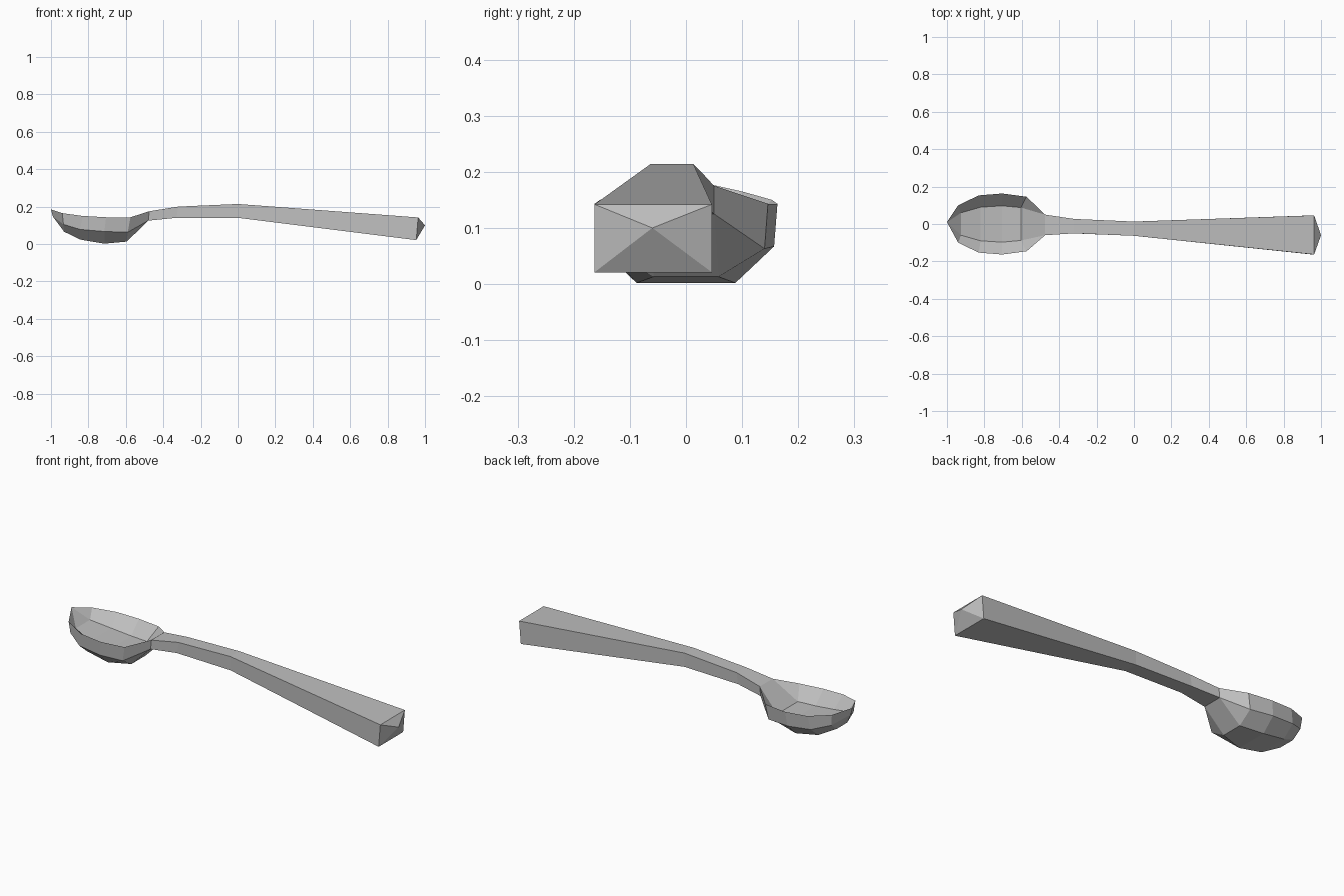
import bpy, bmesh

cube = bpy.data.objects.get("Cube")
if cube:
    bpy.data.objects.remove(cube, do_unlink=True)

metal = bpy.data.materials.new("dull grey metal")
metal.use_nodes = True
GREY = (0.52, 0.52, 0.52, 1)
metal.diffuse_color = GREY
metal.node_tree.nodes["Principled BSDF"].inputs["Base Color"].default_value = GREY


def loft(name, rings):
    """Skin equal-length rings of points; repeated points collapse."""
    bm = bmesh.new()
    rows = [[bm.verts.new(p) for p in ring] for ring in rings]
    n = len(rows[0])
    for a, b in zip(rows, rows[1:]):
        for i in range(n):
            j = (i + 1) % n
            bm.faces.new((a[i], a[j], b[j], b[i]))
    bmesh.ops.remove_doubles(bm, verts=bm.verts[:], dist=0.0005)
    bmesh.ops.recalc_face_normals(bm, faces=bm.faces[:])
    mesh = bpy.data.meshes.new(name)
    bm.to_mesh(mesh)
    bm.free()
    mesh.materials.append(metal)
    obj = bpy.data.objects.new(name, mesh)
    bpy.context.collection.objects.link(obj)
    return obj


def box_ring(x_low, x_top, y0, y1, z0, z1):
    return [(x_low, y0, z0), (x_low, y1, z0), (x_top, y1, z1), (x_top, y0, z1)]


def bowl_ring(rim, mid, base, inner):
    """Mirrored cross-section: outer hull from rim to base, then hollow."""
    right = [(x, y, z) for x, y, z in (rim, mid, base)]
    left = [(x, -y, z) for x, y, z in (base, mid, rim)]
    x, y, z = inner
    return right + left + [(x, -y, z), (x, y, z)]


# Neck section shared by handle and bowl
neck = box_ring(-0.48, -0.475, -0.06, 0.05, 0.125, 0.175)
low_r, low_l, top_l, top_r = neck

# Handle: flared square bar with a pointed end
apex = (1.0, -0.06, 0.10)
loft("handle", [
    neck,
    box_ring(-0.33, -0.32, -0.05, 0.027, 0.14, 0.2),
    box_ring(0, 0, -0.063, 0.013, 0.14, 0.214),
    box_ring(0.953, 0.963, -0.163, 0.046, 0.021, 0.142),
    [apex] * 4,
])

# Bowl: faceted hull and shallow hollow, closing at the tip and the neck
tip_top, tip_low = (-1.0, 0.01, 0.185), (-0.99, 0.01, 0.147)
loft("bowl", [
    [tip_top] + [tip_low] * 4 + [tip_top] * 3,
    bowl_ring((-0.94, 0.1, 0.165), (-0.933, 0.095, 0.105), (-0.93, 0.045, 0.066), (-0.925, 0.06, 0.118)),
    bowl_ring((-0.83, 0.153, 0.15), (-0.845, 0.145, 0.078), (-0.845, 0.08, 0.024), (-0.82, 0.09, 0.09)),
    bowl_ring((-0.705, 0.163, 0.143), (-0.715, 0.157, 0.067), (-0.715, 0.088, 0.002), (-0.705, 0.097, 0.076)),
    bowl_ring((-0.575, 0.146, 0.143), (-0.59, 0.14, 0.063), (-0.595, 0.058, 0.013), (-0.605, 0.088, 0.076)),
    [top_l, low_l, low_l, low_r, low_r, top_r, top_r, top_l],
])
